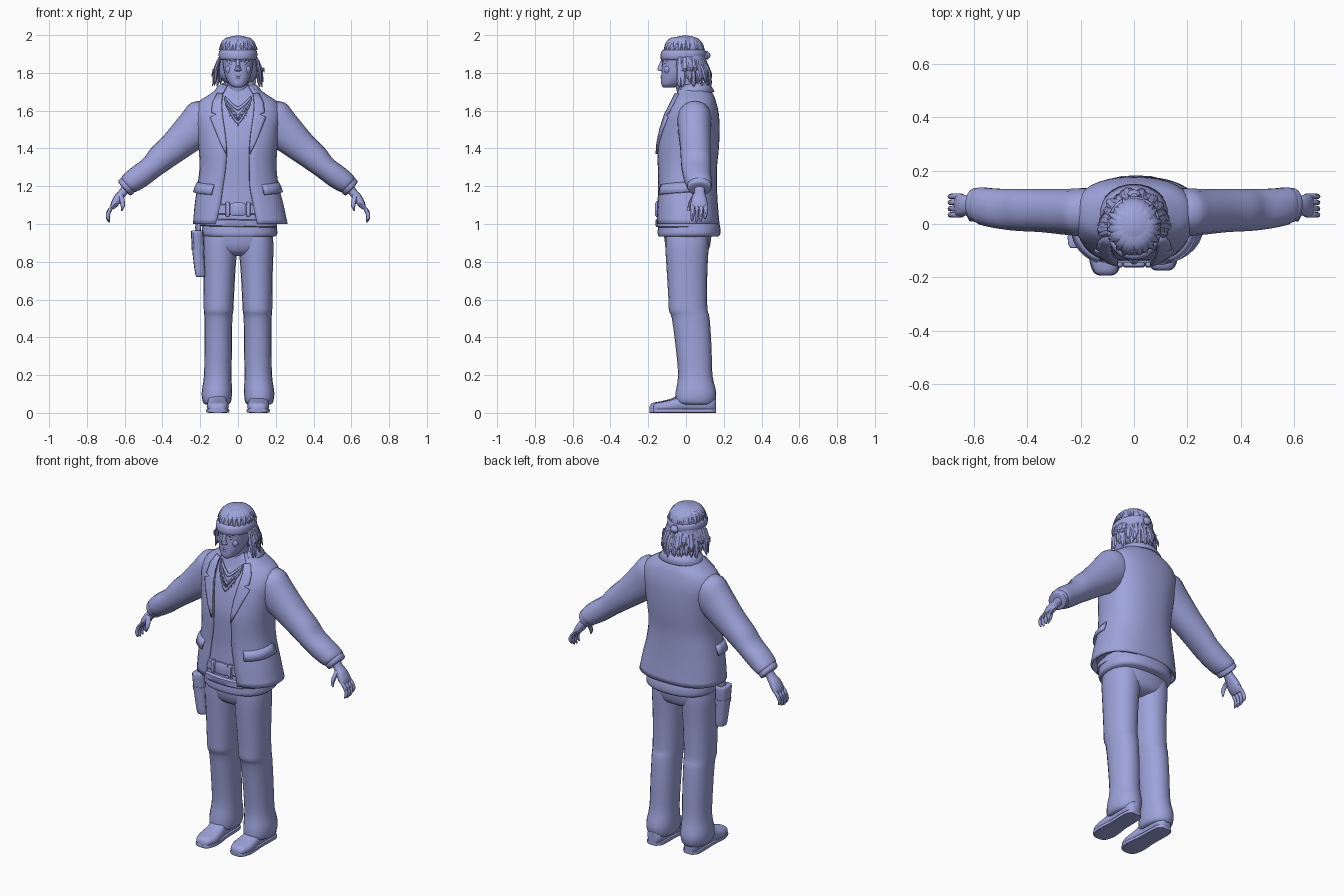
import bpy, bmesh, math, random
from mathutils import Vector as V

random.seed(4)
mat = bpy.data.materials.new("periwinkle")
mat.diffuse_color = (0.34, 0.37, 0.71, 1)
X, Y, Z = V((1, 0, 0)), V((0, 1, 0)), V((0, 0, 1))


def add(name, verts, faces, thick=0, angle=40):
    bm = bmesh.new()
    vs = [bm.verts.new(v) for v in verts]
    for f in faces:
        bm.faces.new([vs[i] for i in f])
    bmesh.ops.recalc_face_normals(bm, faces=bm.faces)
    me = bpy.data.meshes.new(name)
    bm.to_mesh(me)
    bm.free()
    me.materials.append(mat)
    me.polygons.foreach_set("use_smooth", [True] * len(me.polygons))
    me.set_sharp_from_angle(angle=math.radians(angle))
    ob = bpy.data.objects.new(name, me)
    bpy.context.collection.objects.link(ob)
    if thick:
        m = ob.modifiers.new("thickness", 'SOLIDIFY')
        m.thickness, m.offset = thick, 0
    return ob


def dense(rows, k):
    """Catmull-Rom refinement of a table of cross-sections."""
    out = []
    for i in range(len(rows) - 1):
        p = [rows[max(0, min(len(rows) - 1, j))] for j in range(i - 1, i + 3)]
        for s in range(k):
            t = s / k
            out.append([0.5 * (2*b + (c-a)*t + (2*a-5*b+4*c-d)*t*t + (3*b-a-3*c+d)*t**3)
                        for a, b, c, d in zip(*p)])
    return out + [list(rows[-1])]


def spow(c, e):
    return math.copysign(abs(c) ** e, c)


def loft(name, rows, u=X, v=Y, n=16, e=2.0, k=3, side=1, floor=False, angle=45):
    """Closed tube; each row is x, y, z, half-size on u, half-size on v."""
    rows = dense(rows, k)
    verts = []
    for x, y, z, a, b in rows:
        for i in range(n):
            t = 2 * math.pi * i / n
            p = V((x, y, z)) + u * a * spow(math.cos(t), 2/e) + v * b * spow(math.sin(t), 2/e)
            verts.append((p.x * side, p.y, max(p.z, 0) if floor else p.z))
    faces = [(r*n + i, r*n + (i+1) % n, (r+1)*n + (i+1) % n, (r+1)*n + i)
             for r in range(len(rows) - 1) for i in range(n)]
    faces += [tuple(range(n)), tuple(range((len(rows)-1)*n, len(rows)*n))]
    return add(name, verts, faces, angle=angle)


def up(rows, x=0):
    """z, half-width, front y, back y  ->  loft rows."""
    return [(x, (f+b)/2, z, w, (b-f)/2) for z, w, f, b in rows]


def sheet(name, grid, thick):
    w = len(grid[0])
    faces = [(r*w+i, r*w+i+1, (r+1)*w+i+1, (r+1)*w+i)
             for r in range(len(grid)-1) for i in range(w-1)]
    return add(name, [p for row in grid for p in row], faces, thick)


# Torso profile: z, half-width, front, back, opening left x, opening right x
TORSO = dense([(1.00, .245, -.155, .172, -.13, .09), (1.10, .23, -.15, .163, -.10, .075),
               (1.20, .21, -.145, .158, -.08, .062), (1.30, .198, -.147, .158, -.065, .06),
               (1.40, .203, -.148, .168, -.06, .06), (1.50, .215, -.13, .172, -.072, .07),
               (1.58, .225, -.105, .168, -.085, .085), (1.64, .205, -.075, .155, -.09, .09),
               (1.68, .15, -.06, .14, -.085, .085), (1.73, .078, -.045, .105, -.06, .06)], 3)


def prof(z):
    for a, b in zip(TORSO, TORSO[1:]):
        if z <= b[0]:
            t = (z - a[0]) / (b[0] - a[0])
            return [p + (q - p) * t for p, q in zip(a, b)]
    return TORSO[-1]


def front(x, z, s=1.0):
    _, w, f, b, _, _ = prof(z)
    c, h, w = (f+b)/2, (b-f)/2 * s, w * s
    return c - h * max(0, 1 - min(1, abs(x)/w) ** 2.4) ** (1/2.4)


# Jacket body, open at the front
grid = []
for z, w, f, b, xl, xr in TORSO:
    a0 = math.acos(min(1, (xr/w) ** 1.2))
    a1 = math.acos(min(1, (-xl/w) ** 1.2))
    row = []
    for i in range(33):
        t = -a0 + (math.pi + a0 + a1) * i / 32
        cx = .012 * max(0, 1.2 - z) / .2
        row.append((cx + w*spow(math.cos(t), 1/1.2), (f+b)/2 + (b-f)/2*spow(math.sin(t), 1/1.2), z))
    grid.append(row)
sheet("jacket_body", grid, .012)

# Shirt, hem, hips
loft("shirt", [(0, (f+b)/2, z, w*.94, (b-f)/2*.93) for z, w, f, b, _, _ in TORSO[1:]], n=32, e=2.4, k=1)
loft("shirt_hem", up([(.935, .19, -.145, .172), (.95, .2, -.15, .182), (.99, .197, -.148, .18),
                      (1.03, .192, -.143, .165)], .008), n=28, e=2.4)
loft("hips", up([(.83, .03, -.05, .06), (.85, .14, -.09, .11), (.9, .183, -.112, .13),
                 (1.0, .18, -.12, .14)]), n=24, e=2.4)

# Collar around the back of the neck
sheet("collar", [[(r*math.cos(t), .035 + (r*.86)*math.sin(t), z + .01*math.sin(t)) for t in
                  [math.radians(-40 + 260*i/20) for i in range(21)]]
                 for r, z in ((.082, 1.715), (.088, 1.738), (.105, 1.725), (.13, 1.69))], .01)

for s, nm in ((-1, "right"), (1, "left")):
    # Lapels with a notch: z, inner x, outer x
    lap = [(1.37, .06, .064), (1.43, .062, .093), (1.50, .07, .122), (1.565, .08, .148),
           (1.58, .082, .115), (1.59, .083, .14), (1.64, .086, .135), (1.69, .08, .11)]
    sheet(nm + "_lapel", [[(s*(a+(b-a)*i/4), front(a+(b-a)*i/4, z) - .012, z) for i in range(5)]
                          for z, a, b in lap], .009)
    # Pocket flaps wrapping the side
    rows = []
    for dz, out in ((.022, .004), (0, .014), (-.03, .018)):
        row = []
        for i in range(9):
            t = math.radians(58 - 62*i/8)
            z = 1.185 + dz + .015*i/8
            _, w, f, b, _, _ = prof(z)
            row.append((s*(w+out)*spow(math.cos(t), 1/1.2),
                        (f+b)/2 - ((b-f)/2+out)*spow(math.sin(t), 1/1.2), z))
        rows.append(row)
    sheet(nm + "_pocket_flap", rows, .01)

    # Sleeve and cuff follow the sloping arm
    U, D = V((.66, 0, .75)), V((.75, 0, -.66))

    def arm(rows):
        return [(*(D*q + U*(1.28+du) + Y*y), a, b) for q, y, du, a, b in rows]
    loft(nm + "_sleeve", arm([(-.97, .05, -.01, .08, .07), (-.9, .045, .003, .115, .09),
         (-.82, .045, .002, .105, .088), (-.68, .05, 0, .084, .082), (-.58, .052, .003, .074, .08),
         (-.51, .054, 0, .063, .078), (-.43, .06, .006, .063, .074), (-.37, .068, .012, .056, .07),
         (-.355, .07, .013, .045, .06)]), U, n=18, e=2.2, side=s)
    loft(nm + "_cuff", arm([(-.375, .07, .012, .045, .055), (-.365, .07, .012, .052, .064),
         (-.335, .072, .01, .05, .062), (-.33, .072, .01, .03, .04)]), U, n=18, side=s)

    # Hand
    H = V((.9, 0, .43))
    loft(nm + "_palm", [(.585, .072, 1.2, .026, .032), (.607, .072, 1.17, .023, .028),
         (.632, .07, 1.14, .024, .038), (.654, .07, 1.105, .02, .044), (.667, .07, 1.082, .01, .036)],
         H, n=12, e=2.4, side=s)
    for j, ln in enumerate((.92, 1.0, .95, .78)):
        y = .035 + .023*j
        loft(f"{nm}_finger_{j+1}", [(.648, y, 1.11, .012, .011), (.672, y, 1.085, .0125, .011),
             (.688, y, 1.085-.035*ln, .011, .01), (.688, y-.002, 1.085-.06*ln, .009, .009),
             (.682, y-.004, 1.085-.076*ln, .004, .004)], n=8, k=2, side=s)
    loft(nm + "_thumb", [(.622, .052, 1.158, .014, .016), (.614, .032, 1.125, .014, .014),
         (.61, .02, 1.095, .011, .011), (.615, .014, 1.07, .004, .005)], n=8, k=2, side=s)

    # Trouser leg: z, centre x, half-width, front, back
    leg = [(.045, .112, .062, -.03, .14), (.06, .112, .075, -.055, .153), (.11, .112, .08, -.055, .16),
           (.2, .107, .073, -.042, .14), (.35, .105, .073, -.055, .135), (.5, .104, .074, -.075, .125),
           (.54, .103, .078, -.09, .115), (.6, .102, .08, -.093, .112), (.75, .099, .085, -.102, .113),
           (.88, .096, .092, -.11, .12), (.94, .094, .088, -.11, .12)]
    loft(nm + "_trouser_leg", [(x, (f+b)/2, z, w, (b-f)/2) for z, x, w, f, b in leg],
         n=20, e=2.2, side=s)

    # Shoe and flat sole: y, centre x, half-width, top z
    dy = .018 if s > 0 else 0
    shoe = [(-.193, .107, .02, .03), (-.18, .107, .042, .048), (-.13, .107, .058, .058),
            (-.07, .108, .055, .075), (-.02, .11, .05, .1), (.06, .112, .05, .1),
            (.115, .113, .046, .09), (.14, .113, .025, .075)]
    loft(nm + "_shoe", [(x, y+dy, t/2+.004, w, t/2) for y, x, w, t in shoe], X, Z, n=16, e=2.5, side=s, floor=True)
    loft(nm + "_sole", [(x, y+dy, .011, w+.004, .011) for y, x, w, t in shoe], X, Z, n=12, e=5, side=s, floor=True)

# Belt, buckle and loops
loft("belt", [(0, (f+b)/2, z, w, (b-f)/2) for z, w, f, b in
              ((1.05, .215, -.15, .14), (1.056, .218, -.156, .14), (1.1, .215, -.155, .14),
               (1.106, .21, -.148, .14))], n=28, e=2.4, k=1)
for x, w, h in ((-.055, .012, .04), (0, .042, .036), (.055, .012, .04)):
    loft("buckle" if x == 0 else "belt_loop",
         [(x, y, 1.078, w*m, h*m) for y, m in ((-.145, 1), (-.158, 1), (-.163, .8))],
         X, Z, n=12, e=5, k=1)

# Holster hanging from a strap
T = V((.98, .2, 0))
loft("holster", [(-.196, -.045, .72, .02, .02), (-.2, -.045, .735, .027, .028), (-.21, -.045, .85, .032, .036),
                 (-.216, -.045, .95, .034, .045), (-.216, -.045, .965, .03, .04)], T, n=12, e=3)
loft("holster_grip", [(-.215, -.04, .95, .016, .024), (-.21, -.03, .99, .016, .026),
                      (-.205, -.02, 1.03, .012, .018)], T, n=10, e=3)
loft("holster_strap", [(-.21, -.045, .862, .036, .04), (-.211, -.045, .885, .037, .042)], T, n=12, e=3, k=1)
loft("gun_belt", [(0, 0, z, w, d) for z, w, d in ((.985, .2, .157), (.99, .207, .162), (1.02, .205, .162),
                                                (1.025, .198, .155))], X - Z*.02, n=28, e=2.4, k=1)

# Neck and scarf cords
loft("neck", [(0, .02, 1.6, .08, .07), (0, .015, 1.68, .062, .06), (0, 0, 1.74, .056, .058),
              (0, -.01, 1.8, .058, .06)], n=16)
for j, (w, top, low) in enumerate(((.068, 1.67, 1.61), (.07, 1.66, 1.57), (.066, 1.64, 1.535))):
    pts = [(w*q, top - (top-low)*(1-abs(q)**1.3)) for q in [i/8 - 1 for i in range(17)]]
    sheet(f"neck_cord_{j+1}", [[(x, front(x, z+d, .93) - .008, z+d) for x, z in pts] for d in (.008, -.008)], .01)
for j in range(-3, 4):
    x, z = j*.014, 1.555 + abs(j)*.016
    loft("pendant", [(x, front(x, z, .93) - .01, z + d, r, .006) for d, r in
                     ((.012, .004), (0, .007), (-.035, .002))], n=6, k=1)

# Head with facial features
loft("head", up([(1.722, .018, -.118, -.06), (1.735, .04, -.13, -.03), (1.765, .06, -.132, .02),
                 (1.80, .073, -.13, .05), (1.84, .08, -.127, .068), (1.88, .084, -.126, .078),
                 (1.93, .083, -.115, .08), (1.96, .072, -.095, .07), (1.985, .045, -.06, .045)]), n=24, e=2.2)
loft("nose", [(0, -.118, 1.808, .012, .01), (0, -.128, 1.815, .019, .023), (0, -.13, 1.828, .013, .021),
              (0, -.125, 1.855, .009, .013), (0, -.12, 1.878, .009, .008)], n=10)
for z in (1.784, 1.775):
    loft("lip", [(x, -.129 + abs(x)*.35, z, h, h) for x, h in
                 ((-.028, .001), (-.012, .006), (0, .0055), (.012, .006), (.028, .001))], Z, Y, n=8, k=2)
for s in (-1, 1):
    loft("brow", [(s*x, y, z, h, h) for x, y, z, h in
                  ((.012, -.124, 1.864, .004), (.035, -.121, 1.87, .007), (.062, -.098, 1.864, .003))], Z, Y, n=8)
    loft("eye", [(s*x, -.127 + x*.35, 1.849, h, h) for x, h in ((.018, .001), (.033, .007), (.05, .001))],
         Z, Y, n=8)
    loft("cheek", [(s*.05, -.098, z, r, r) for z, r in ((1.79, .004), (1.82, .019), (1.84, .004))], n=8)

# Headband with a knot at the back
loft("headband", up([(1.868, .086, -.12, .085), (1.872, .097, -.133, .098), (1.89, .102, -.136, .105),
                     (1.915, .1, -.13, .104), (1.922, .088, -.118, .095)]), n=24, e=2.1, k=2)
loft("headband_knot", [(0, .105, 1.87, .012, .01), (0, .112, 1.892, .026, .018), (0, .105, 1.915, .012, .01)], n=8)

# Hair: crown, back volume, and tapered locks
loft("hair_crown", up([(1.905, .09, -.12, .1), (1.94, .091, -.112, .095), (1.968, .078, -.09, .08),
                       (1.988, .052, -.06, .05), (1.997, .015, -.02, .015)]), n=20)
loft("hair_back", up([(1.75, .07, .02, .085), (1.78, .095, -.015, .1), (1.83, .1, -.03, .108),
                      (1.89, .092, -.04, .1)]), n=18)


def lock(name, th, pts, w):
    """Flat tapered lock; pts are radius, height, width factor."""
    rad = V((math.cos(th), math.sin(th), 0))
    tan = V((-math.sin(th), math.cos(th), 0))
    loft(name, [(rad.x*r, -.012 + rad.y*r*1.08, z, w*q, .007*q + .001) for r, z, q in pts],
         tan, rad, n=6, k=2, angle=30)


for layer in range(2):
    for i in range(24):
        th = math.radians(-8 + 196*i/23 + random.uniform(-4, 4))
        tip = 1.735 + .045*layer + random.uniform(-.015, .025)
        r = .116 + random.uniform(0, .018)
        lock("hanging_lock", th, [(.09, 1.895, .5), (.104 + .004*layer, 1.86, 1), (r-.006, 1.81, 1.1),
                                  (r, tip + .025, .8), (r + .006, tip, .08)], .017)
for i in range(22):
    th = 2*math.pi*i/22 + random.uniform(-.1, .1)
    lock("crown_lock", th, [(.02, 1.992, .5), (.06, 1.985, 1), (.085, 1.955, 1),
                            (.097 + random.uniform(0, .008), 1.92, .3)], .016)
